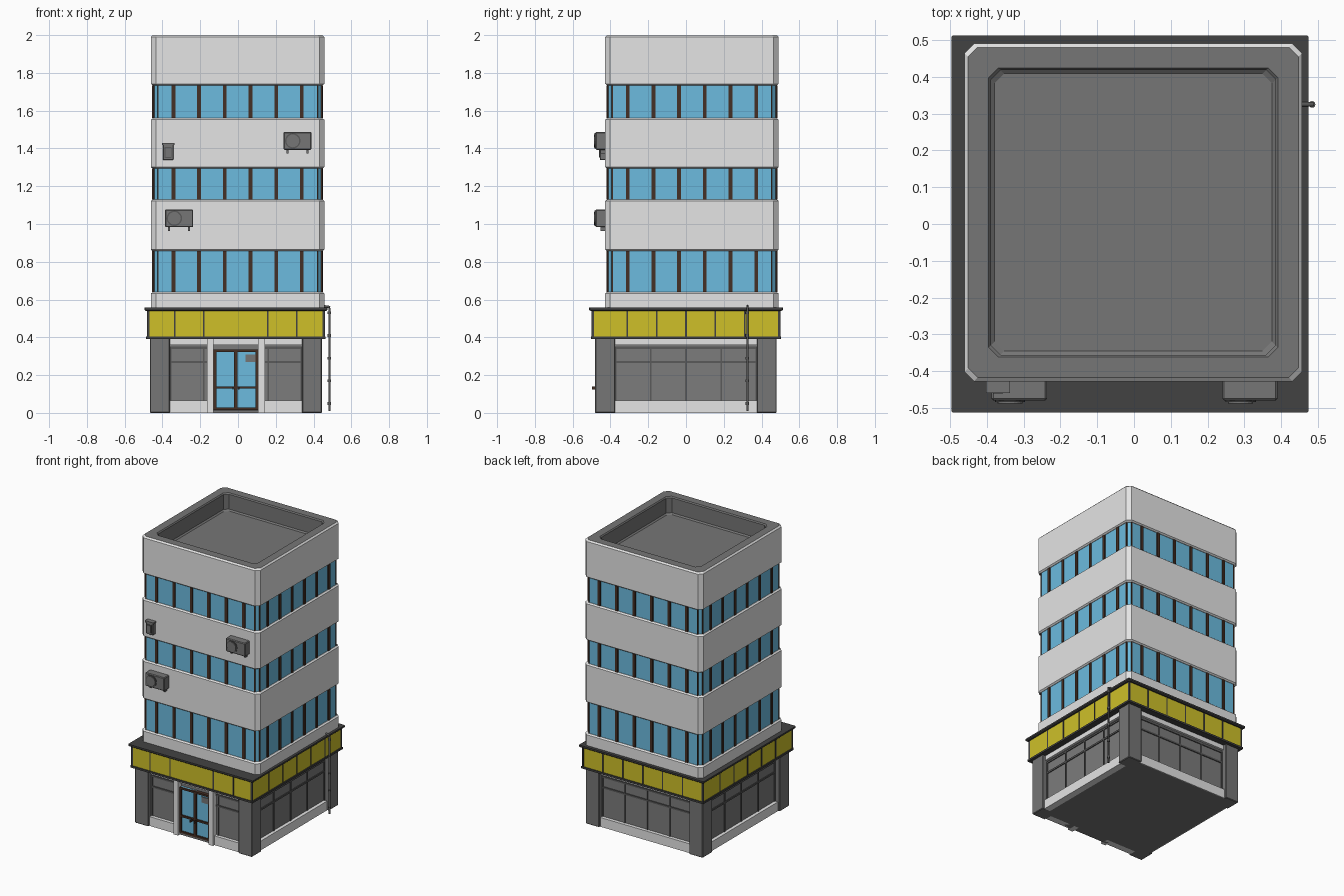
import bpy, bmesh
from mathutils import Matrix, Vector

cube = bpy.data.objects.get("Cube")
if cube:
    bpy.data.objects.remove(cube, do_unlink=True)


def material(name, rgb):
    m = bpy.data.materials.new(name)
    m.use_nodes = True
    m.diffuse_color = (*rgb, 1)
    m.node_tree.nodes["Principled BSDF"].inputs["Base Color"].default_value = (*rgb, 1)
    return m


WALL = material("light concrete", (0.78, 0.78, 0.78))
GREY = material("grey concrete", (0.18, 0.18, 0.18))
SHUTTER = material("grey panel", (0.20, 0.20, 0.20))
FRAME = material("frame grey", (0.10, 0.10, 0.10))
DARK = material("dark trim", (0.055, 0.055, 0.055))
GLASS = material("blue glass", (0.15, 0.50, 0.74))
BROWN = material("brown frame", (0.06, 0.029, 0.018))
YELLOW = material("yellow fascia", (0.62, 0.53, 0.022))


def finish(bm, name, *mats):
    bmesh.ops.recalc_face_normals(bm, faces=bm.faces)
    mesh = bpy.data.meshes.new(name)
    bm.to_mesh(mesh)
    bm.free()
    for m in mats:
        mesh.materials.append(m)
    ob = bpy.data.objects.new(name, mesh)
    bpy.context.collection.objects.link(ob)
    return ob


def boxes(name, mat, items, bevel=0):
    """Joined boxes, each given as a low and a high corner."""
    bm = bmesh.new()
    for lo, hi in items:
        lo, hi = Vector(lo), Vector(hi)
        s = hi - lo
        bmesh.ops.create_cube(bm, size=1, matrix=Matrix.Translation((lo + hi) / 2)
                              @ Matrix.Diagonal((abs(s.x), abs(s.y), abs(s.z), 1)))
    if bevel:
        bmesh.ops.bevel(bm, geom=bm.edges[:], offset=bevel, segments=1, affect='EDGES')
    return finish(bm, name, mat)


def tube(name, mat, radius, a, b, sides=12):
    a, b = Vector(a), Vector(b)
    d = b - a
    bm = bmesh.new()
    bmesh.ops.create_cone(bm, cap_ends=True, segments=sides, radius1=radius, radius2=radius,
                          depth=d.length, matrix=Matrix.Translation((a + b) / 2)
                          @ d.to_track_quat('Z', 'Y').to_matrix().to_4x4())
    return finish(bm, name, mat)


class Block:
    """A rectangular storey whose four walls share one set of helpers."""

    def __init__(self, cx, cy, hx, hy):
        self.c, self.h = (cx, cy), (hx, hy)

    def wall(self, side, u0, u1, d0, d1, z0, z1):
        # u runs along the wall, d is the distance out from its plane
        (cx, cy), (hx, hy) = self.c, self.h
        if side in "fb":
            s = -1 if side == "f" else 1
            return ((cx + u0, cy + s * (hy + d0), z0), (cx + u1, cy + s * (hy + d1), z1))
        s = -1 if side == "l" else 1
        return ((cx + s * (hx + d0), cy + u0, z0), (cx + s * (hx + d1), cy + u1, z1))

    def half(self, side):
        return self.h[0] if side in "fb" else self.h[1]

    def loft(self, name, rings, mats, cut=0.026, rule=None):
        # stacked rings with cut corners, each given as (height, inset)
        bm, rows = bmesh.new(), []
        for z, i in rings:
            x, y = self.h[0] - i, self.h[1] - i
            pts = [(x, y - cut), (x - cut, y), (cut - x, y), (-x, y - cut),
                   (-x, cut - y), (cut - x, -y), (x - cut, -y), (x, cut - y)]
            rows.append([bm.verts.new((self.c[0] + px, self.c[1] + py, z)) for px, py in pts])
        for a, b in zip(rows, rows[1:]):
            for k in range(8):
                n = (k + 1) % 8
                bm.faces.new((a[k], a[n], b[n], b[k]))
        bm.faces.new(rows[0])
        bm.faces.new(rows[-1])
        ob = finish(bm, name, *mats)
        if rule:
            for p in ob.data.polygons:
                p.material_index = rule(p)
        return ob


# Tower: concrete bands, window strips and mullions
tower = Block(-0.002, 0.0315, 0.459, 0.459)
for name, z0, z1 in (("lower_band", 0.54, 0.64), ("middle_band", 0.856, 1.13),
                     ("upper_band", 1.293, 1.56)):
    tower.loft(name, [(z0, 0.010), (z0 + 0.008, 0), (z1 - 0.008, 0), (z1, 0.010)], [WALL])

tower.loft("parapet", [(1.734, 0.010), (1.742, 0), (1.99, 0), (2.0, 0.01), (2.0, 0.066),
                       (1.992, 0.072), (1.888, 0.072), (1.88, 0.082)], [WALL, GREY],
           rule=lambda p: int(p.center.z > 1.995 and p.normal.z > 0.95
                              or p.center.z > 1.87 and
                              max(abs(p.center.x + 0.002), abs(p.center.y - 0.0315)) < 0.4))

for n, (z0, z1) in enumerate(((0.64, 0.856), (1.13, 1.293), (1.56, 1.734)), 1):
    tower.loft(f"window_strip_{n}", [(z0, 0.013), (z1, 0.013)], [GLASS])
    bars = []
    for side in "fblr":
        for k in range(6):
            u = (k - 2.5) * 0.136
            bars.append(tower.wall(side, u - 0.01, u + 0.01, -0.03, -0.006, z0, z1))
        for s in (-1, 1):
            bars.append(tower.wall(side, s * 0.419, s * 0.425, -0.03, -0.010, z0, z1))
    boxes(f"mullions_{n}", BROWN, bars)

# Shop floor: core, corner pillars, plinth and lintel
base = Block(-0.011, 0, 0.455, 0.48)
base.loft("shop_core", [(0.005, 0.038), (0.40, 0.038)], [SHUTTER], cut=0.002)
base.loft("floor_slab", [(0, 0.02), (0.012, 0.02)], [GREY], cut=0.002)
boxes("corner_pillars", GREY,
      [((-0.011 + sx * 0.35, sy * 0.375, 0), (-0.011 + sx * 0.455, sy * 0.48, 0.40))
       for sx in (-1, 1) for sy in (-1, 1)], bevel=0.004)
light, frames = [], []
for side in "fblr":
    e = base.half(side) - 0.105
    light.append(base.wall(side, -e, e, -0.06, -0.022, 0.36, 0.41))
    spans = [(-e, -0.15), (0.15, e)] if side == "f" else [(-e, e)]
    for a, b in spans:
        light.append(base.wall(side, a, b, -0.06, -0.014, 0, 0.065))
        for z in (0.27, 0.345):
            frames.append(base.wall(side, a, b, -0.06, -0.032, z - 0.006, z + 0.006))
    marks = (-0.17, 0.17) if side == "f" else (-e / 2, 0, e / 2)
    for u in marks + (-e + 0.004, e - 0.004):
        frames.append(base.wall(side, u - 0.004, u + 0.004, -0.06, -0.032, 0.065, 0.35))
boxes("plinth_and_lintel", WALL, light)
boxes("shop_window_frames", FRAME, frames)

# Entrance: posts, double door, handles and notice
boxes("entrance_posts", WALL,
      [base.wall("f", s * 0.118, s * 0.154, -0.06, 0.002, 0, 0.40) for s in (-1, 1)])
boxes("door_glass", GLASS, [base.wall("f", -0.118, 0.118, -0.06, -0.025, 0.015, 0.335)])
door = [base.wall("f", -0.118, 0.118, -0.04, -0.014, z, z + h)
        for z, h in ((0.015, 0.013), (0.128, 0.013), (0.322, 0.013))]
door += [base.wall("f", u - w, u + w, -0.04, -0.014, 0.015, 0.335)
         for u, w in ((-0.111, 0.007), (0, 0.009), (0.111, 0.007))]
boxes("door_frame", BROWN, door)
boxes("door_handles", BROWN,
      [base.wall("f", s * 0.012, s * 0.018, -0.02, 0.018, 0.125, 0.14) for s in (-1, 1)])
boxes("door_notice", GREY, [base.wall("f", 0.05, 0.105, -0.03, -0.018, 0.27, 0.31)])

# Fascia: yellow sign band between dark trims, with dividers
sign = Block(-0.011, 0, 0.468, 0.496)
sign.loft("yellow_fascia", [(0.40, 0), (0.545, 0)], [YELLOW], cut=0.002)
sign.loft("fascia_bottom_trim", [(0.392, -0.007), (0.405, -0.007)], [DARK], cut=0.002)
sign.loft("fascia_roof", [(0.54, -0.01), (0.546, -0.017), (0.557, -0.017)], [DARK], cut=0.004)
dividers = []
for side in "fblr":
    e = sign.half(side)
    marks = (-0.325, -0.17, 0.168, 0.323) if side == "f" else (-0.31, -0.155, 0, 0.155, 0.31)
    for u in marks + (-e + 0.003, e - 0.003):
        dividers.append(sign.wall(side, u - 0.004, u + 0.004, -0.01, 0.003, 0.40, 0.545))
boxes("fascia_dividers", DARK, dividers)

# Air conditioners on the front wall
WALL_Y = -0.4275
for n, (x0, x1, z0, z1) in enumerate(((0.24, 0.39, 1.393, 1.487),
                                      (-0.387, -0.237, 0.983, 1.077)), 1):
    boxes(f"air_conditioner_{n}", GREY, [((x0, -0.48, z0), (x1, WALL_Y + 0.006, z1))], 0.005)
    fx, fz = x0 + 0.05, (z0 + z1) / 2
    tube(f"fan_ring_{n}", FRAME, 0.041, (fx, -0.47, fz), (fx, -0.484, fz), 20)
    tube(f"fan_cover_{n}", GREY, 0.034, (fx, -0.47, fz), (fx, -0.488, fz), 20)
    boxes(f"air_conditioner_brackets_{n}", GREY,
          [((x - 0.005, -0.452, z0 - 0.02), (x + 0.005, WALL_Y + 0.005, z0 + 0.004))
           for x in (x0 + 0.022, x1 - 0.022)])

# Small vent box
boxes("vent_box", GREY, [((-0.397, -0.456, 1.338), (-0.342, WALL_Y + 0.005, 1.42))], 0.003)
boxes("vent_box_cap", GREY, [((-0.402, -0.46, 1.418), (-0.337, WALL_Y + 0.005, 1.430))])
boxes("vent_grille", FRAME, [((-0.388, -0.458, 1.35), (-0.351, -0.45, 1.408))])
boxes("vent_cover", GREY, [((-0.383, -0.461, 1.355), (-0.356, -0.45, 1.403))])

# Drain pipe with collars on the side wall
PX, PY = 0.484, 0.325
tube("drain_pipe", FRAME, 0.006, (PX, PY, 0.01), (PX, PY, 0.555))
tube("drain_pipe_bend", FRAME, 0.006, (PX + 0.004, PY, 0.560), (0.45, PY, 0.566))
for n, z in enumerate((0.05, 0.17, 0.29, 0.41, 0.53), 1):
    tube(f"pipe_collar_{n}", FRAME, 0.009, (PX, PY, z - 0.007), (PX, PY, z + 0.007))
